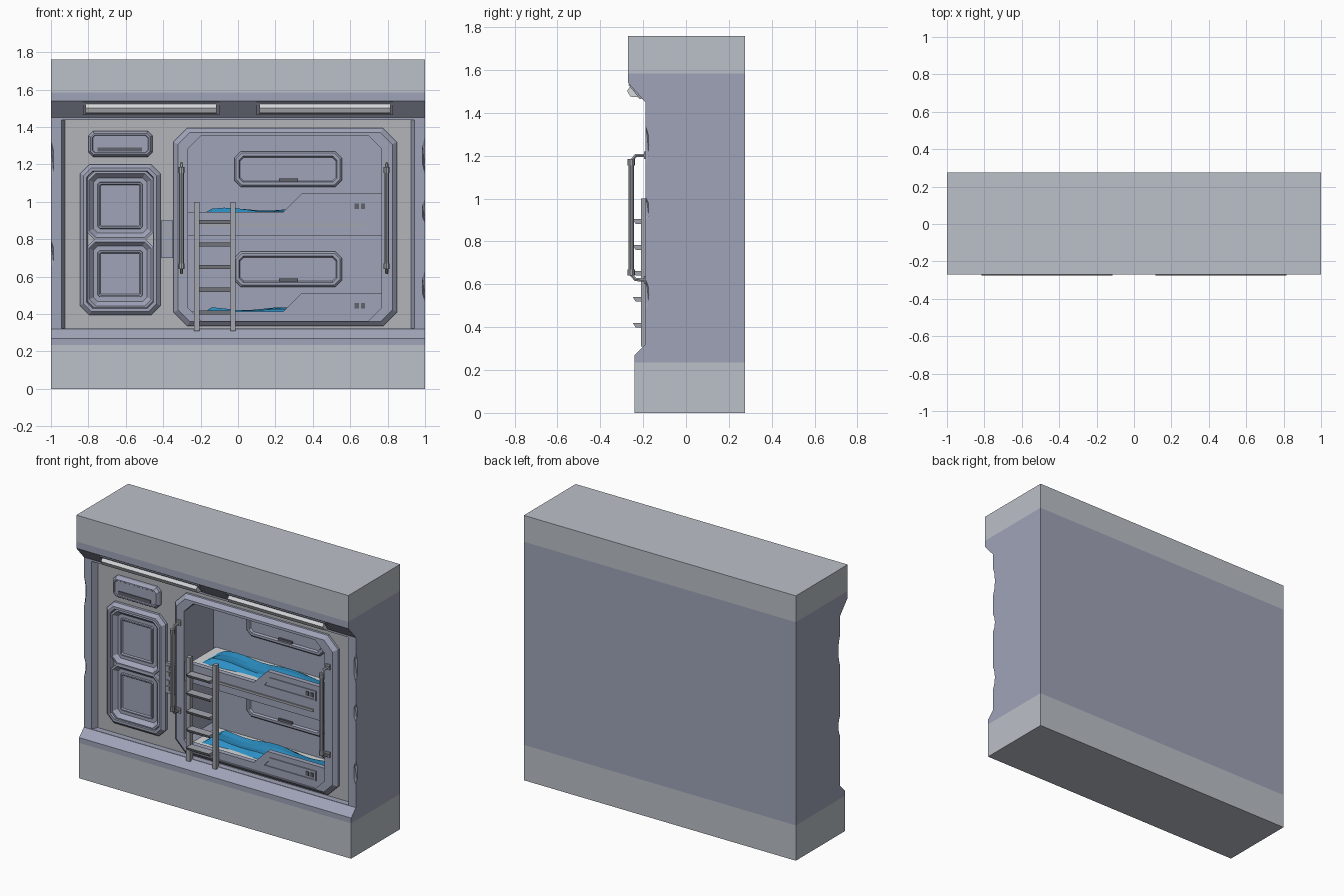
import bpy, bmesh, math
from mathutils import Matrix, Vector

if "Cube" in bpy.data.objects:
    bpy.data.objects.remove(bpy.data.objects["Cube"])


def material(name, r, g, b):
    m = bpy.data.materials.new(name)
    m.diffuse_color = (r, g, b, 1)
    m.use_nodes = True
    m.node_tree.nodes["Principled BSDF"].inputs["Base Color"].default_value = m.diffuse_color
    return m


GREY = material("light_grey", 0.50, 0.53, 0.58)
LILAC = material("lilac_grey", 0.35, 0.37, 0.48)
PANEL = material("wall_grey", 0.45, 0.46, 0.49)
METAL = material("metal_grey", 0.36, 0.38, 0.42)
DARK = material("dark_grey", 0.12, 0.125, 0.15)
BLUE = material("blanket_blue", 0.025, 0.28, 0.56)
PALE = material("pale_white", 0.66, 0.68, 0.70)

P = -0.15      # recessed wall plane
F = -0.188     # raised frame plane
BACK = 0.13    # rear wall of the bunk niche


def finish(name, bm, *mats):
    bmesh.ops.recalc_face_normals(bm, faces=bm.faces[:])
    me = bpy.data.meshes.new(name)
    bm.to_mesh(me)
    bm.free()
    for m in mats:
        me.materials.append(m)
    ob = bpy.data.objects.new(name, me)
    bpy.context.collection.objects.link(ob)
    return ob


def octo(x0, x1, z0, z1, c, d=0.0):
    """Rectangle with cut corners, shrunk by d."""
    x0, x1, z0, z1, c = x0 + d, x1 - d, z0 + d, z1 - d, max(c - 0.5 * d, 0.004)
    return [(x0 + c, z0), (x1 - c, z0), (x1, z0 + c), (x1, z1 - c),
            (x1 - c, z1), (x0 + c, z1), (x0, z1 - c), (x0, z0 + c)]


def loft(name, tiers, mat, ring=False):
    """Bridge same-sized xz outlines at given y; cap ends or close into a ring."""
    bm = bmesh.new()
    loops = [[bm.verts.new((x, y, z)) for x, z in pts] for pts, y in tiers]
    n = len(loops[0])
    pairs = list(zip(loops, loops[1:]))
    if ring:
        pairs.append((loops[-1], loops[0]))
    else:
        bm.faces.new(loops[0])
        bm.faces.new(loops[-1])
    for a, b in pairs:
        for i in range(n):
            j = (i + 1) % n
            bm.faces.new((a[i], a[j], b[j], b[i]))
    return finish(name, bm, mat)


def prism(name, pts, y0, y1, mat):
    return loft(name, [(pts, y0), (pts, y1)], mat)


def box(name, x0, x1, y0, y1, z0, z1, mat):
    return prism(name, [(x0, z0), (x1, z0), (x1, z1), (x0, z1)], y0, y1, mat)


def extrude_x(name, yz, x0, x1, mat, taper=0.0):
    bm = bmesh.new()
    f = bm.faces.new([bm.verts.new((x0, y, z)) for y, z in yz])
    g = bmesh.ops.extrude_face_region(bm, geom=[f])["geom"]
    for v in g:
        if isinstance(v, bmesh.types.BMVert):
            v.co.x = x1
    return finish(name, bm, mat)


# Main wall body from a side profile
body = extrude_x("wall_body", [(0.275, 0), (-0.24, 0), (-0.24, 0.27), (-0.19, 0.32),
                 (-0.19, 1.45), (-0.27, 1.54), (-0.27, 1.76), (0.275, 1.76)], -1, 1, LILAC)
body.data.materials.append(GREY)
body.data.materials.append(PANEL)

# Cutters: wall recess, bunk niche, chipped column edges
rect = lambda x: [(-x, 0.322), (x, 0.322), (x, 1.437), (-x, 1.437)]
NICHE = (-0.27, 0.77, 0.36, 1.357, 0.07)
cutters = [loft("recess_cutter", [(rect(0.945), -0.3), (rect(0.945), -0.188), (rect(0.925), P)], LILAC),
           prism("niche_cutter", octo(*NICHE), -0.3, BACK, LILAC)]
for x, z, h in [(-1, 1.22, 0.12), (-1, 0.72, 0.08), (1, 1.25, 0.11), (1, 0.95, 0.07), (1, 0.55, 0.09)]:
    bm = bmesh.new()
    bmesh.ops.create_icosphere(bm, subdivisions=1, radius=1,
                               matrix=Matrix.Translation((x, -0.195, z)) @ Matrix.Diagonal((0.018, 0.025, h, 1)))
    cutters.append(finish("chip_cutter", bm, LILAC))
bpy.context.view_layer.objects.active = body
for c in cutters:
    m = body.modifiers.new("cut", 'BOOLEAN')
    m.operation, m.solver, m.object = 'DIFFERENCE', 'EXACT', c
    bpy.ops.object.modifier_apply(modifier=m.name)
for c in cutters:
    bpy.data.objects.remove(c, do_unlink=True)

# Colour the body by height, and the recessed wall by its plane
bm = bmesh.new()
bm.from_mesh(body.data)
for z in (0.235, 1.585):
    bmesh.ops.bisect_plane(bm, geom=bm.verts[:] + bm.edges[:] + bm.faces[:], plane_co=(0, 0, z), plane_no=(0, 0, 1))
for f in bm.faces:
    c = f.calc_center_median()
    f.material_index = 0
    if c.z < 0.235 or c.z > 1.585:
        f.material_index = 1
    elif f.normal.y < -0.9 and all(abs(v.co.y - P) < 0.002 for v in f.verts):
        f.material_index = 2
bm.to_mesh(body.data)
bm.free()

# Bunk frame
OUT = (-0.345, 0.85, 0.335, 1.395, 0.075)
loft("bunk_frame", [(octo(*OUT), P + 0.005), (octo(*OUT), -0.165), (octo(*OUT, d=0.025), F),
                    (octo(*NICHE, d=0.004), F), (octo(*NICHE, d=0.004), P + 0.005)], LILAC, ring=True)

# Two bunks: front board with raised guard, platform, mattress, blanket, wall locker
for tag, zb, zt, zw in (("lower", 0.36, 0.413, 0.545), ("upper", 0.82, 0.945, 1.08)):
    prism(tag + "_bunk_board", [(-0.268, zb), (0.768, zb), (0.768, zt + 0.1), (0.34, zt + 0.1),
                                (0.24, zt), (-0.268, zt)], -0.178, -0.145, LILAC)
    tr = lambda d: [(0.31 + 2 * d, zt + d), (0.70 - 2 * d, zt + d), (0.70 - 2 * d, zt + 0.065 - d), (0.36 + d, zt + 0.065 - d)]
    loft(tag + "_guard_trim", [(tr(0), -0.17), (tr(0), -0.184), (tr(0.006), -0.184), (tr(0.006), -0.17)], LILAC, ring=True)
    for x in (0.635, 0.668):
        box(tag + "_guard_vent", x - 0.011, x + 0.011, -0.182, -0.17, zt + 0.018, zt + 0.046, DARK)
    box(tag + "_bunk_platform", -0.268, 0.768, -0.15, BACK, zb, zt - 0.04, LILAC)
    box(tag + "_mattress", -0.25, 0.75, -0.135, BACK - 0.005, zt - 0.045, zt - 0.012, PALE)
    # Rumpled blanket
    bm = bmesh.new()
    bmesh.ops.create_grid(bm, x_segments=14, y_segments=5, size=1)
    k = 0 if tag == "upper" else 1.7
    for v in bm.verts:
        u, w = v.co.x, v.co.y
        edge = max(abs(u), abs(w)) > 0.99
        h = 0.004 + 0.008 * math.sin(7 * u + k) + 0.006 * math.sin(4 * w + 3 * u)
        v.co = Vector((0.25 + 0.455 * u, 0.003 + (0.112 + 0.008 * math.sin(6 * u + k)) * w,
                       zt - 0.02 if edge else zt + 0.006 + h))
    finish(tag + "_blanket", bm, BLUE)
    W = (-0.02, 0.555, zw, zw + 0.19, 0.035)
    loft(tag + "_wall_locker", [(octo(*W), BACK + 0.005), (octo(*W), BACK - 0.012), (octo(*W, d=0.01), BACK - 0.022),
         (octo(*W, d=0.025), BACK - 0.022), (octo(*W, d=0.032), BACK - 0.01)], LILAC)
    box(tag + "_locker_pull", 0.22, 0.32, BACK - 0.022, BACK, zw + 0.03, zw + 0.045, DARK)
box("divider_groove_bar", -0.19, 0.68, -0.186, -0.17, 0.868, 0.884, METAL)

# Tall locker with two doors
L = (-0.845, -0.415, 0.395, 1.20, 0.05)
loft("locker_frame", [(octo(*L), P + 0.005), (octo(*L), -0.168), (octo(*L, d=0.02), F),
     (octo(*L, d=0.036), F), (octo(*L, d=0.04), -0.178), (octo(*L, d=0.04), P + 0.005)], LILAC, ring=True)
for tag, z0, z1 in (("lower", 0.432, 0.798), ("upper", 0.798, 1.163)):
    D = (-0.808, -0.452, z0, z1, 0.04)
    loft(tag + "_locker_door", [(octo(*D), P + 0.005), (octo(*D), -0.18), (octo(*D, d=0.012), -0.182),
         (octo(*D, d=0.035), -0.157), (octo(*D, d=0.058), -0.157), (octo(*D, d=0.06), -0.168),
         (octo(*D, d=0.068), -0.168), (octo(*D, d=0.074), -0.16)], LILAC)

# Small cabinet above the locker
C = (-0.80, -0.458, 1.24, 1.378, 0.025)
loft("small_cabinet", [(octo(*C), P + 0.005), (octo(*C), -0.17), (octo(*C, d=0.012), F),
     (octo(*C, d=0.02), F), (octo(*C, d=0.024), -0.182)], LILAC)
box("cabinet_slot", -0.75, -0.512, -0.187, -0.17, 1.27, 1.29, DARK)

# Control pad
box("control_pad", -0.412, -0.347, -0.172, P + 0.005, 0.70, 0.90, LILAC)
for x in (-0.394, -0.364):
    for z in (0.735, 0.775, 0.83, 0.87):
        box("pad_button", x - 0.011, x + 0.011, -0.178, -0.165, z - 0.014, z + 0.014, METAL)

# Ladder
for x in (-0.22, -0.027):
    box("ladder_rail", x - 0.014, x + 0.014, -0.21, -0.18, 0.31, 1.0, METAL)
for i in range(5):
    z = 0.41 + 0.121 * i
    extrude_x("ladder_rung", [(-0.248, z + 0.01), (-0.19, z + 0.01), (-0.19, z - 0.012), (-0.235, z - 0.012)],
              -0.208, -0.039, METAL)

# Grab handles
for x in (-0.302, 0.795):
    cu = bpy.data.curves.new("grab_handle", 'CURVE')
    cu.dimensions, cu.bevel_depth, cu.bevel_resolution, cu.use_fill_caps = '3D', 0.009, 1, True
    s = cu.splines.new('POLY')
    path = [(-0.18, 0.62), (-0.235, 0.622), (-0.256, 0.645), (-0.256, 1.175), (-0.235, 1.2), (-0.18, 1.202)]
    s.points.add(len(path) - 1)
    for p, (y, z) in zip(s.points, path):
        p.co = (x, y, z, 1)
    cu.materials.append(METAL)
    ob = bpy.data.objects.new("grab_handle", cu)
    bpy.context.collection.objects.link(ob)
    bpy.ops.object.select_all(action='DESELECT')
    ob.select_set(True)
    bpy.context.view_layer.objects.active = ob
    bpy.ops.object.convert(target='MESH')
    bpy.ops.object.shade_smooth_by_angle()
    for z, h, r in ((0.912, 0.50, 0.013), (0.655, 0.03, 0.017), (1.17, 0.03, 0.017)):
        bm = bmesh.new()
        bmesh.ops.create_cone(bm, cap_ends=True, segments=10, radius1=r, radius2=r, depth=h,
                              matrix=Matrix.Translation((x, -0.256, z)))
        finish("handle_grip", bm, METAL)
    for z in (0.62, 1.202):
        box("handle_mount", x - 0.015, x + 0.015, -0.196, -0.18, z - 0.018, z + 0.018, METAL)

# Ceiling strip lights on the sloped cornice
for x0 in (-0.83, 0.10):
    extrude_x("light_housing", [(-0.262, 1.54), (-0.268, 1.53), (-0.215, 1.464), (-0.2, 1.47)], x0, x0 + 0.73, LILAC)
    extrude_x("strip_light", [(-0.252, 1.535), (-0.275, 1.503), (-0.26, 1.476), (-0.215, 1.472)],
              x0 + 0.015, x0 + 0.715, PALE)
